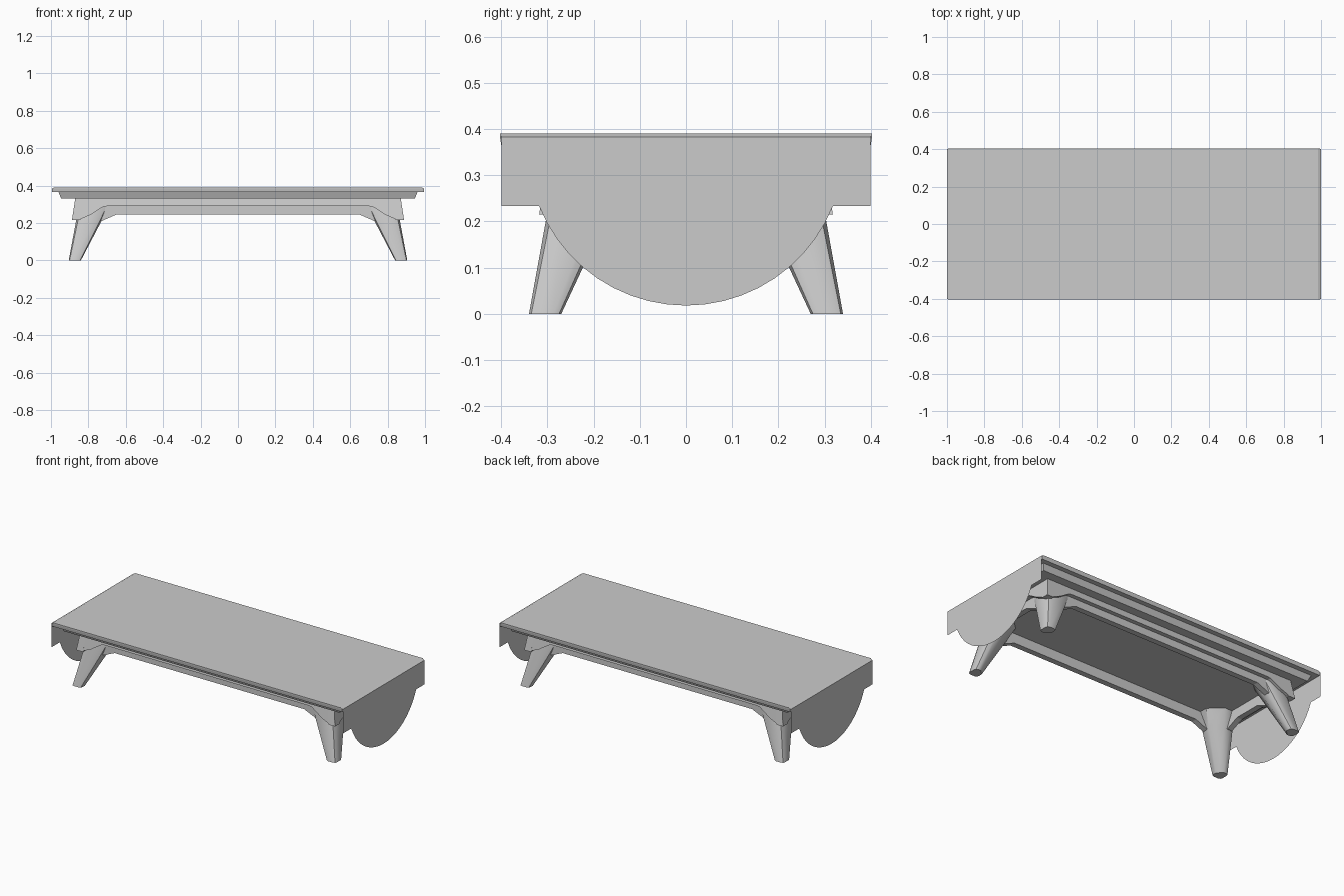
import bpy, bmesh, math

cube = bpy.data.objects.get("Cube")
if cube:
    bpy.data.objects.remove(cube, do_unlink=True)

grey = bpy.data.materials.new("light_grey")
grey.use_nodes = True
colour = (0.6, 0.6, 0.6, 1)
grey.diffuse_color = colour
grey.node_tree.nodes["Principled BSDF"].inputs["Base Color"].default_value = colour


def finish(name, bm, solid=True, smooth=False):
    if solid:
        bmesh.ops.recalc_face_normals(bm, faces=bm.faces)
    mesh = bpy.data.meshes.new(name)
    bm.to_mesh(mesh)
    bm.free()
    obj = bpy.data.objects.new(name, mesh)
    bpy.context.collection.objects.link(obj)
    mesh.materials.append(grey)
    if smooth:
        bpy.context.view_layer.objects.active = obj
        obj.select_set(True)
        bpy.ops.object.shade_smooth_by_angle(angle=math.radians(40))
        obj.select_set(False)
    return obj


def loft(name, rings, smooth=False):
    """Skin a stack of point rings and cap both ends."""
    bm = bmesh.new()
    loops = [[bm.verts.new(p) for p in ring] for ring in rings]
    n = len(loops[0])
    for a, b in zip(loops, loops[1:]):
        for i in range(n):
            j = (i + 1) % n
            bm.faces.new((a[i], a[j], b[j], b[i]))
    bm.faces.new(loops[0])
    bm.faces.new(loops[-1])
    return finish(name, bm, smooth=smooth)


def rect(x, y, z):
    return [(-x, -y, z), (x, -y, z), (x, y, z), (-x, y, z)]


# Stepped table top
loft("table_top", [rect(.995, .4, .365), rect(.995, .403, .383), rect(.985, .403, .39)])
loft("top_moulding", [rect(.945, .355, .33), rect(.96, .37, .366)])
loft("underside_panel", [rect(.84, .28, .305), rect(.86, .295, .332)])


# Rails: a mirrored outline (distance along, z) given thickness
def rail(name, half, outer, inner, along_x, side, flare=0):
    outline = half + [(-u, z) for u, z in reversed(half)]

    def place(u, z, depth):
        v = side * (depth + flare * (.332 - z))
        return (u, v, z) if along_x else (v, u, z)
    loft(name, [[place(u, z, d) for u, z in outline] for d in (outer, inner)])


def apron_outline(end):
    return [(end, .332), (end + .018, .215), (end - .015, .215), (end - .08, .243),
            (end - .13, .275), (end - .15, .287), (end - .17, .29)]


def frame_outline(end):
    return [(end, .31), (end, .21), (end - .12, .21), (end - .2, .245)]


for side, x_name, y_name in ((-1, "front", "right"), (1, "back", "left")):
    rail(x_name + "_apron", apron_outline(.87), .30, .255, True, side, .15)
    rail(y_name + "_apron", apron_outline(.30), .87, .825, False, side, .15)
    rail(x_name + "_inner_frame", frame_outline(.85), .28, .245, True, side)
    rail(y_name + "_inner_frame", frame_outline(.285), .845, .81, False, side)


# Tapered splayed legs with softened corners
def leg_ring(sx, sy, z, x_in, x_out, y_in, y_out):
    w, d = x_out - x_in, y_out - y_in
    soft = [(.45, 0), (1 - .25, 0), (.93, .07), (1, .25), (1, 1 - .25), (.93, .93),
            (1 - .25, 1), (.25, 1), (.07, .93), (0, 1 - .25), (0, .45)]
    return [(sx * (x_in + w * u), sy * (y_in + d * v), z) for u, v in soft]


for sy, row in ((-1, "front"), (1, "back")):
    for sx, col in ((-1, "right"), (1, "left")):
        loft(f"{row}_{col}_leg", [
            leg_ring(sx, sy, 0, .84, .905, .27, .34),
            leg_ring(sx, sy, .21, .73, .866, .172, .302),
            leg_ring(sx, sy, .31, .68, .847, .125, .283)], smooth=True)


# Thin hanging end panels with a rounded lower lobe
radius, bottom, steps = .3426, .018, 20
reach = math.asin(.318 / radius)
lobe = []
for i in range(steps + 1):
    t = reach * (2 * i / steps - 1)
    lobe.append((radius * math.sin(t), bottom + radius * (1 - math.cos(t))))
for side, col in ((-1, "right"), (1, "left")):
    bm = bmesh.new()
    top_a, top_b = [bm.verts.new((side, y, .383)) for y in (-.4, .4)]
    fold_a, fold_b = [bm.verts.new((side * .985, y, .39)) for y in (-.4, .4)]
    edge = [bm.verts.new((side, y, z)) for y, z in [(-.4, .233)] + lobe + [(.4, .233)]]
    sheet = [bm.faces.new([top_a] + edge + [top_b]),
             bm.faces.new([fold_a, top_a, top_b, fold_b])]
    bm.normal_update()
    for f in sheet:
        if f.normal.x * side < 0:
            f.normal_flip()
    finish(col + "_end_panel", bm, solid=False)
